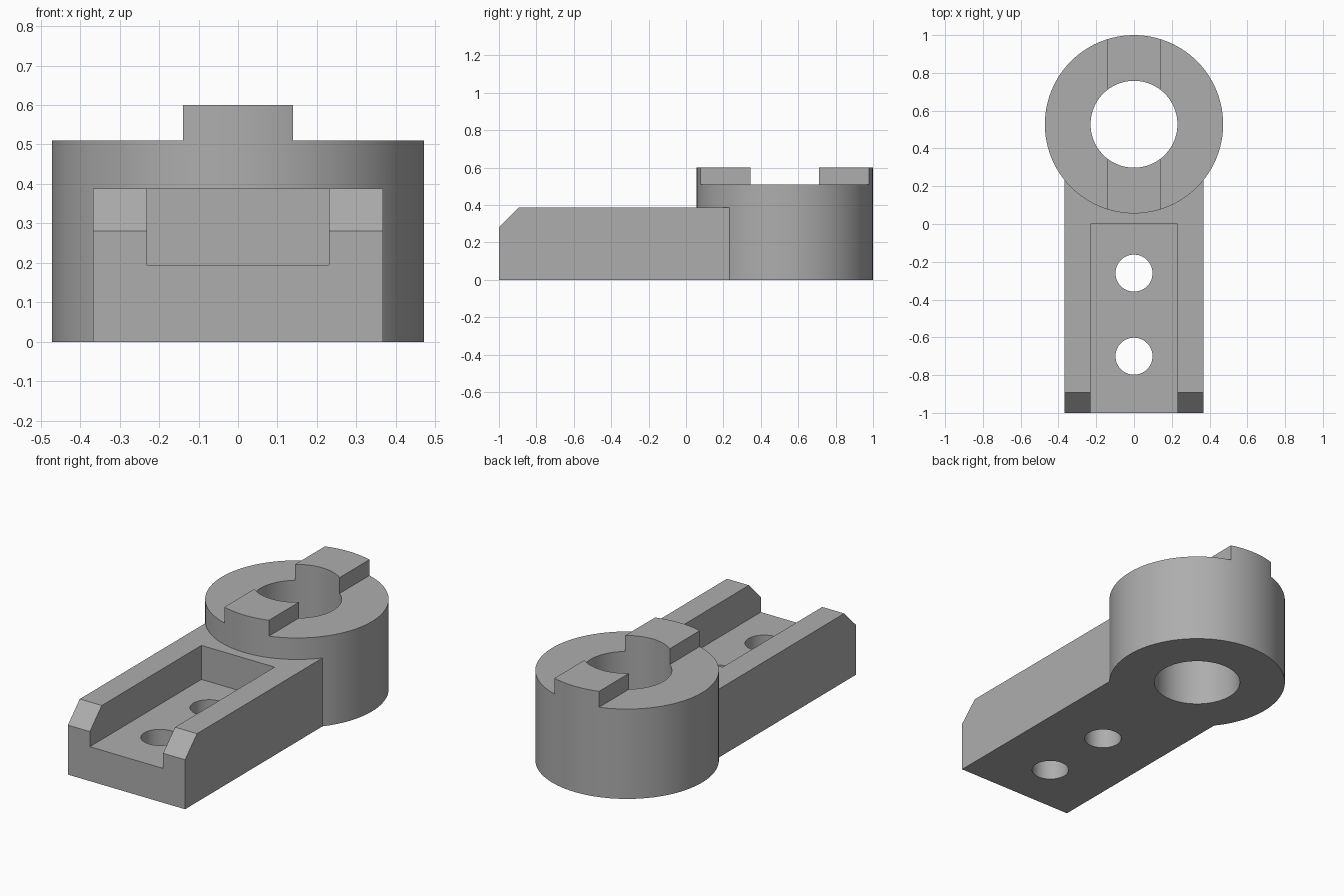
import bpy
import bmesh
import math
from mathutils import Matrix, Vector

cube = bpy.data.objects.get("Cube")
if cube:
    bpy.data.objects.remove(cube, do_unlink=True)

grey = bpy.data.materials.new("plain grey")
grey.use_nodes = True
grey.diffuse_color = (0.42, 0.42, 0.42, 1)
grey.node_tree.nodes["Principled BSDF"].inputs["Base Color"].default_value = grey.diffuse_color

HUB_Y, HUB_R, BORE_R = 0.528, 0.472, 0.23
HUB_TOP, KEY_TOP, KEY_HALF = 0.51, 0.60, 0.14
ARM_HALF, ARM_TOP, CHAMFER = 0.368, 0.388, 0.107


def make_object(name, bm):
    mesh = bpy.data.meshes.new(name)
    bmesh.ops.recalc_face_normals(bm, faces=bm.faces)
    bm.to_mesh(mesh)
    bm.free()
    mesh.materials.append(grey)
    obj = bpy.data.objects.new(name, mesh)
    bpy.context.collection.objects.link(obj)
    return obj


def box(name, low, high):
    low, high = Vector(low), Vector(high)
    bm = bmesh.new()
    matrix = Matrix.Translation((low + high) / 2) @ Matrix.Diagonal((*(high - low), 1))
    bmesh.ops.create_cube(bm, size=1, matrix=matrix)
    return make_object(name, bm)


def cylinder(name, y, radius, bottom, top, sides):
    bm = bmesh.new()
    bmesh.ops.create_cone(bm, cap_ends=True, segments=sides, radius1=radius, radius2=radius,
                          depth=top - bottom, matrix=Matrix.Translation((0, y, (bottom + top) / 2)))
    return make_object(name, bm)


def combine(target, tool, operation):
    mod = target.modifiers.new("combine", "BOOLEAN")
    mod.operation = operation
    mod.solver = "EXACT"
    mod.object = tool
    tool.hide_render = True
    bpy.context.view_layer.objects.active = target
    bpy.ops.object.modifier_apply(modifier=mod.name)
    bpy.data.objects.remove(tool, do_unlink=True)


# Arm: side profile with a chamfered nose, extruded across the width
bm = bmesh.new()
profile = [(-1, 0), (0.25, 0), (0.25, ARM_TOP), (CHAMFER - 1, ARM_TOP), (-1, ARM_TOP - CHAMFER)]
side = bm.faces.new([bm.verts.new((-ARM_HALF, y, z)) for y, z in profile])
extruded = bmesh.ops.extrude_face_region(bm, geom=[side])["geom"]
bmesh.ops.translate(bm, vec=(2 * ARM_HALF, 0, 0),
                    verts=[v for v in extruded if isinstance(v, bmesh.types.BMVert)])
arm = make_object("arm_body", bm)

# Open channel and two screw holes in the arm
combine(arm, box("channel_cutter", (-0.23, -1.2, 0.195), (0.23, 0, 1)), "DIFFERENCE")
for y in (-0.70, -0.26):
    combine(arm, cylinder("screw_hole_cutter", y, 0.098, -0.2, 1, 64), "DIFFERENCE")

# Round hub, lowered on both sides to leave a raised key across the top
hub = cylinder("hub", HUB_Y, HUB_R, 0, KEY_TOP, 96)
for sign in (-1, 1):
    x_min, x_max = sorted((sign * KEY_HALF, sign))
    combine(hub, box("key_cutter", (x_min, -0.2, HUB_TOP), (x_max, 1.3, 1)), "DIFFERENCE")

# Join the hub to the arm, then bore it through
combine(arm, hub, "UNION")
combine(arm, cylinder("bore_cutter", HUB_Y, BORE_R, -0.2, 1, 96), "DIFFERENCE")
arm.name = "bracket_arm_with_hub"

# Smooth the round walls and keep the machined edges crisp
bpy.ops.object.select_all(action="DESELECT")
arm.select_set(True)
bpy.context.view_layer.objects.active = arm
bpy.ops.object.shade_smooth_by_angle(angle=math.radians(30))
